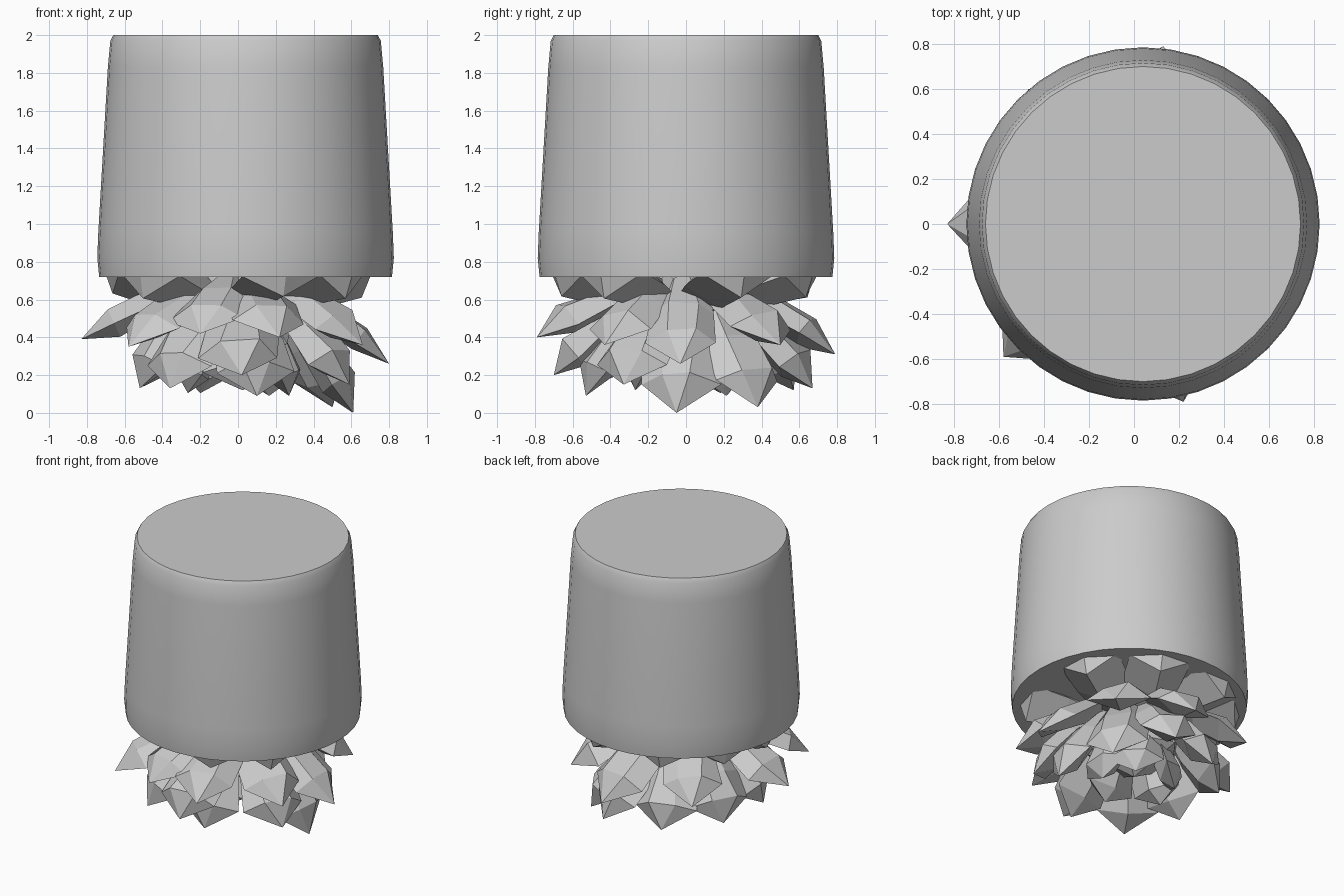
import bpy, bmesh, random
from math import cos, sin, pi, radians
from mathutils import Vector

if "Cube" in bpy.data.objects:
    bpy.data.objects.remove(bpy.data.objects["Cube"])

random.seed(4)


def make_object(name, bm):
    bmesh.ops.recalc_face_normals(bm, faces=bm.faces[:])
    me = bpy.data.meshes.new(name)
    bm.to_mesh(me)
    bm.free()
    ob = bpy.data.objects.new(name, me)
    bpy.context.collection.objects.link(ob)
    return ob


# Upturned tapered pot with a bevelled base
def pot(profile, cx, sides=40):
    bm = bmesh.new()
    rings = [[bm.verts.new((cx + r * cos(2 * pi * i / sides), r * sin(2 * pi * i / sides), z))
              for i in range(sides)] for r, z in profile]
    for a, b in zip(rings, rings[1:]):
        for i in range(sides):
            j = (i + 1) % sides
            bm.faces.new((a[i], a[j], b[j], b[i]))
    bm.faces.new(rings[0])
    bm.faces.new(rings[-1])
    ob = make_object("pot", bm)
    bpy.context.view_layer.objects.active = ob
    ob.select_set(True)
    bpy.ops.object.shade_smooth_by_angle(angle=radians(25))
    ob.select_set(False)


pot([(0.775, 0.72), (0.785, 0.82), (0.78, 0.95), (0.729, 1.83), (0.716, 1.97), (0.70, 2.0)], 0.04)


# One chunky faceted leaf: five-sided sections that end in a point
def add_leaf(bm, base, tip, width, thick, shoulder, keel):
    base, tip = Vector(base), Vector(tip)
    axis = tip - base
    side = axis.cross(Vector((0, 0, 1))).normalized()
    out = side.cross(axis).normalized()
    rings = []
    for t, f in ((0, 0.55), (0.55 * shoulder, 0.9), (shoulder, 1.0)):
        w, h = width / 2 * f, thick * f
        section = ((-w, 0), (-0.4 * w, 0.6 * h), (0.45 * w, 0.55 * h), (w, 0), (0, -keel * h))
        rings.append([bm.verts.new(base + axis * t
                                   + side * (u + random.uniform(-0.02, 0.02))
                                   + out * (v + random.uniform(-0.015, 0.015)))
                      for u, v in section])
    end = bm.verts.new(tip)
    for a, b in zip(rings, rings[1:]):
        for i in range(5):
            bm.faces.new((a[i], a[(i + 1) % 5], b[(i + 1) % 5], b[i]))
    for i in range(5):
        bm.faces.new((rings[-1][i], rings[-1][(i + 1) % 5], end))
    bm.faces.new(rings[0])


# A ring of leaves growing from near the centre towards the given tips
def leaf_ring(name, tips, base_r, base_z, width, thick, shoulder=0.7, keel=0.4):
    bm = bmesh.new()
    for x, y, z in tips:
        d = Vector((x, y, 0)).normalized() * base_r
        add_leaf(bm, (d.x, d.y, base_z), (x, y, z), width, thick, shoulder, keel)
    make_object(name, bm)


# Topmost leaves pressed up against the rim
leaf_ring("rim_leaves",
          [(0.03 + 0.74 * cos(radians(a)), 0.74 * sin(radians(a)), 0.76)
           for a in (25, 67, 112, 150, 180, 222, 288, 322)],
          0.15, 0.58, 0.42, 0.20, 0.86, 0.6)

# Outer leaves spreading past the rim
leaf_ring("outer_leaves",
          [(-0.83, 0, 0.39), (0.22, -0.79, 0.40), (0.13, 0.79, 0.31), (0.80, -0.03, 0.26),
           (-0.58, -0.59, 0.35), (0.66, -0.43, 0.36), (0.58, 0.50, 0.36), (-0.47, 0.60, 0.37),
           (-0.2, -0.74, 0.42)],
          0.20, 0.68, 0.40, 0.16, 0.72)

# Lower leaves hanging steeply
leaf_ring("lower_leaves",
          [(0.02, -0.70, 0.20), (0.10, -0.53, 0.09), (-0.36, -0.53, 0.13), (0.59, -0.33, 0.15),
           (0.61, -0.05, 0.0), (0.50, 0.38, 0.03), (0.20, 0.67, 0.13), (-0.20, 0.57, 0.12),
           (-0.50, 0.28, 0.14), (-0.52, -0.15, 0.13)],
          0.24, 0.58, 0.42, 0.18, 0.74)

# Inner leaves around the heart
leaf_ring("inner_leaves",
          [(0.27 * cos(k * 2.4), 0.27 * sin(k * 2.4), 0.09 + 0.015 * (k % 3)) for k in range(5)],
          0.12, 0.50, 0.40, 0.16, 0.75)

# Heart of the rosette
bm = bmesh.new()
bmesh.ops.create_icosphere(bm, subdivisions=1, radius=1)
bmesh.ops.scale(bm, vec=(0.36, 0.36, 0.30), verts=bm.verts)
bmesh.ops.translate(bm, vec=(0, 0, 0.50), verts=bm.verts)
make_object("rosette_heart", bm)
